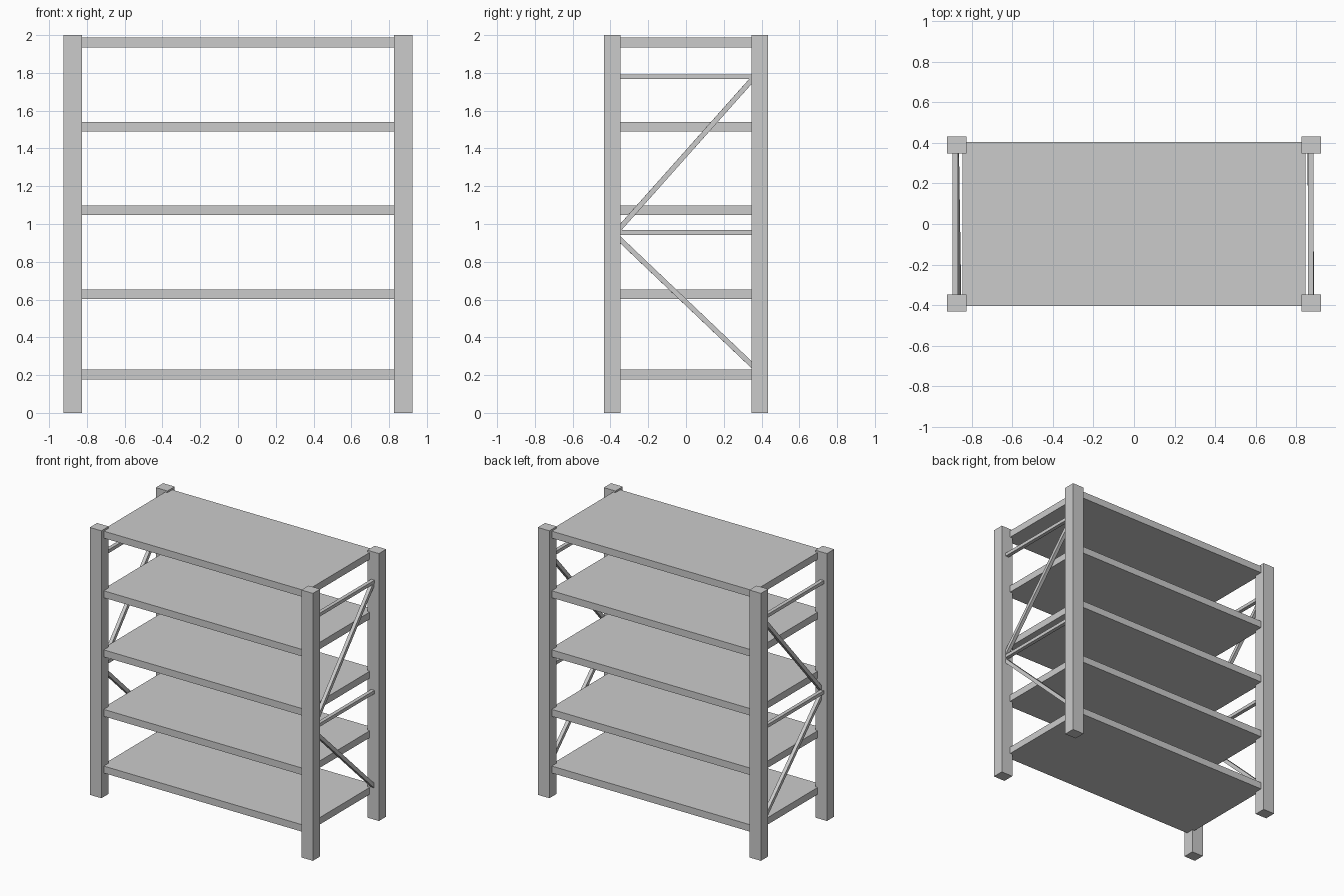
import bpy
from mathutils import Vector

if "Cube" in bpy.data.objects:
    bpy.data.objects.remove(bpy.data.objects["Cube"])


def box(name, lo, hi):
    lo, hi = Vector(lo), Vector(hi)
    bpy.ops.mesh.primitive_cube_add(size=1, location=(lo + hi) / 2)
    ob = bpy.context.object
    ob.name = name
    ob.scale = hi - lo
    return ob


def bar(name, a, b, width, height):
    # square bar running from a to b in the end-frame plane
    a, b = Vector(a), Vector(b)
    d = b - a
    bpy.ops.mesh.primitive_cube_add(size=1, location=(a + b) / 2)
    ob = bpy.context.object
    ob.name = name
    ob.rotation_euler = d.to_track_quat('Y', 'Z').to_euler()
    ob.scale = (width, d.length, height)
    return ob


# corner posts
for sx, side in ((-1, "left"), (1, "right")):
    for sy, end in ((-1, "front"), (1, "back")):
        x, y = sx * 0.875, sy * 0.39
        box(f"{end}_{side}_post", (x - 0.048, y - 0.043, 0), (x + 0.048, y + 0.043, 2))

# shelves, notched into the posts
for i, z in enumerate((0.178, 0.602, 1.047, 1.489, 1.935)):
    box(f"shelf_{i + 1}", (-0.846, -0.405, z), (0.846, 0.405, z + 0.052))

# end-frame braces: two rails and two diagonals meeting at the front post
for side, rail_x, back_x, front_x in (("left", -0.883, -0.877, -0.866),
                                      ("right", 0.873, 0.869, 0.877)):
    for label, z in (("upper", 1.779), ("middle", 0.955)):
        bar(f"{side}_{label}_rail", (rail_x, -0.36, z), (rail_x, 0.36, z), 0.028, 0.025)
    bar(f"{side}_upper_diagonal", (front_x, -0.36, 0.967), (back_x, 0.36, 1.776), 0.026, 0.027)
    bar(f"{side}_lower_diagonal", (front_x, -0.36, 0.928), (back_x, 0.36, 0.243), 0.026, 0.027)
